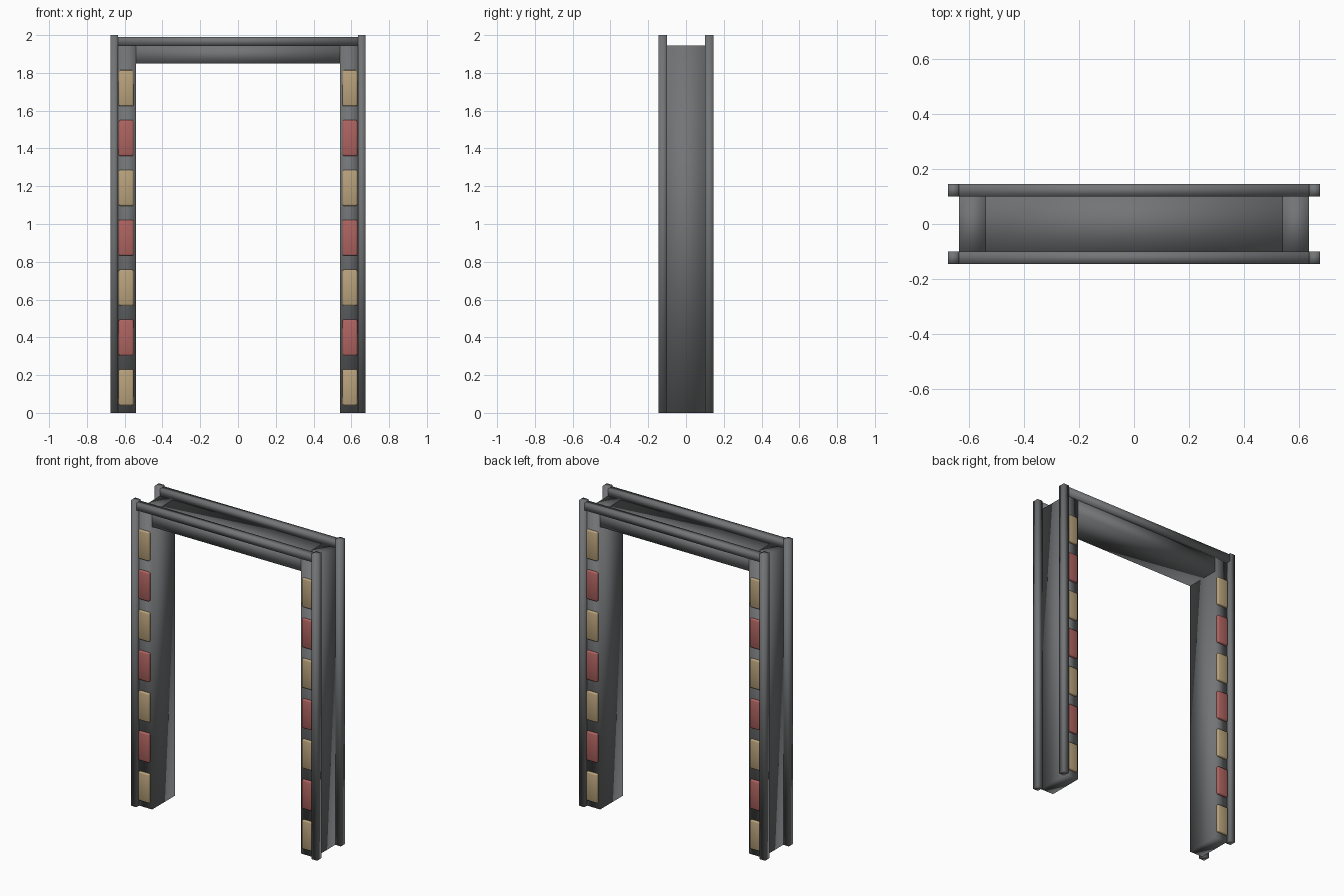
import bpy
import bmesh

if "Cube" in bpy.data.objects:
    bpy.data.objects.remove(bpy.data.objects["Cube"], do_unlink=True)


def make_material(name, rgb):
    mat = bpy.data.materials.new(name)
    mat.use_nodes = True
    mat.diffuse_color = (*rgb, 1)
    bsdf = mat.node_tree.nodes["Principled BSDF"]
    bsdf.inputs["Base Color"].default_value = (*rgb, 1)
    return mat


grey = make_material("steel grey", (0.17, 0.175, 0.18))
amber = make_material("pale amber", (0.48, 0.36, 0.20))
red = make_material("dull red", (0.42, 0.125, 0.115))


def box(name, low, high, mat, bevel=0):
    """Softly shaded box between two corners, optionally with rounded edges."""
    bm = bmesh.new()
    bmesh.ops.create_cube(bm, size=1)
    for v in bm.verts:
        for i in range(3):
            v.co[i] = low[i] if v.co[i] < 0 else high[i]
    if bevel:
        bmesh.ops.bevel(bm, geom=bm.edges[:], offset=bevel, segments=2,
                        profile=0.5, affect='EDGES')
    for f in bm.faces:
        f.smooth = True
    mesh = bpy.data.meshes.new(name)
    bm.to_mesh(mesh)
    bm.free()
    mesh.materials.append(mat)
    obj = bpy.data.objects.new(name, mesh)
    bpy.context.collection.objects.link(obj)
    return obj


def mirrored_box(name, x, y, z, mat, sx, sy, bevel=0):
    """Box given by ranges for the left back quarter, flipped by sign."""
    xs, ys = sorted(sx * a for a in x), sorted(sy * a for a in y)
    return box(name, (xs[0], ys[0], z[0]), (xs[1], ys[1], z[1]), mat, bevel)


OUT, RIM, IN = 0.675, 0.635, 0.54   # frame widths from the centre
BACK, GAP, FACE = 0.145, 0.1, 0.117  # frame depths from the centre
TOP, SILL = 1.945, 1.85

# Door jambs and the lintel between them
for sx, side in ((1, "left"), (-1, "right")):
    mirrored_box(side + "_jamb", (IN, RIM), (-FACE, FACE), (0, TOP), grey, sx, 1)
box("lintel", (-IN, -FACE, SILL), (IN, FACE, TOP), grey)

for sy, end in ((1, "back"), (-1, "front")):
    # Rail along the top
    mirrored_box(end + "_top_rail", (-RIM, RIM), (GAP, BACK), (TOP, 1.99),
                 grey, 1, sy)
    for sx, side in ((1, "left"), (-1, "right")):
        # Corner post
        mirrored_box(f"{end}_{side}_post", (RIM, OUT), (GAP, BACK), (0, 2),
                     grey, sx, sy)
        # Alternating lamps up the jamb
        for i in range(7):
            z = 0.135 + i * 0.264
            mirrored_box(f"{end}_{side}_lamp_{i + 1}", (0.553, 0.632),
                         (FACE - 0.02, FACE + 0.015), (z - 0.095, z + 0.095),
                         red if i % 2 else amber, sx, sy, 0.008)
